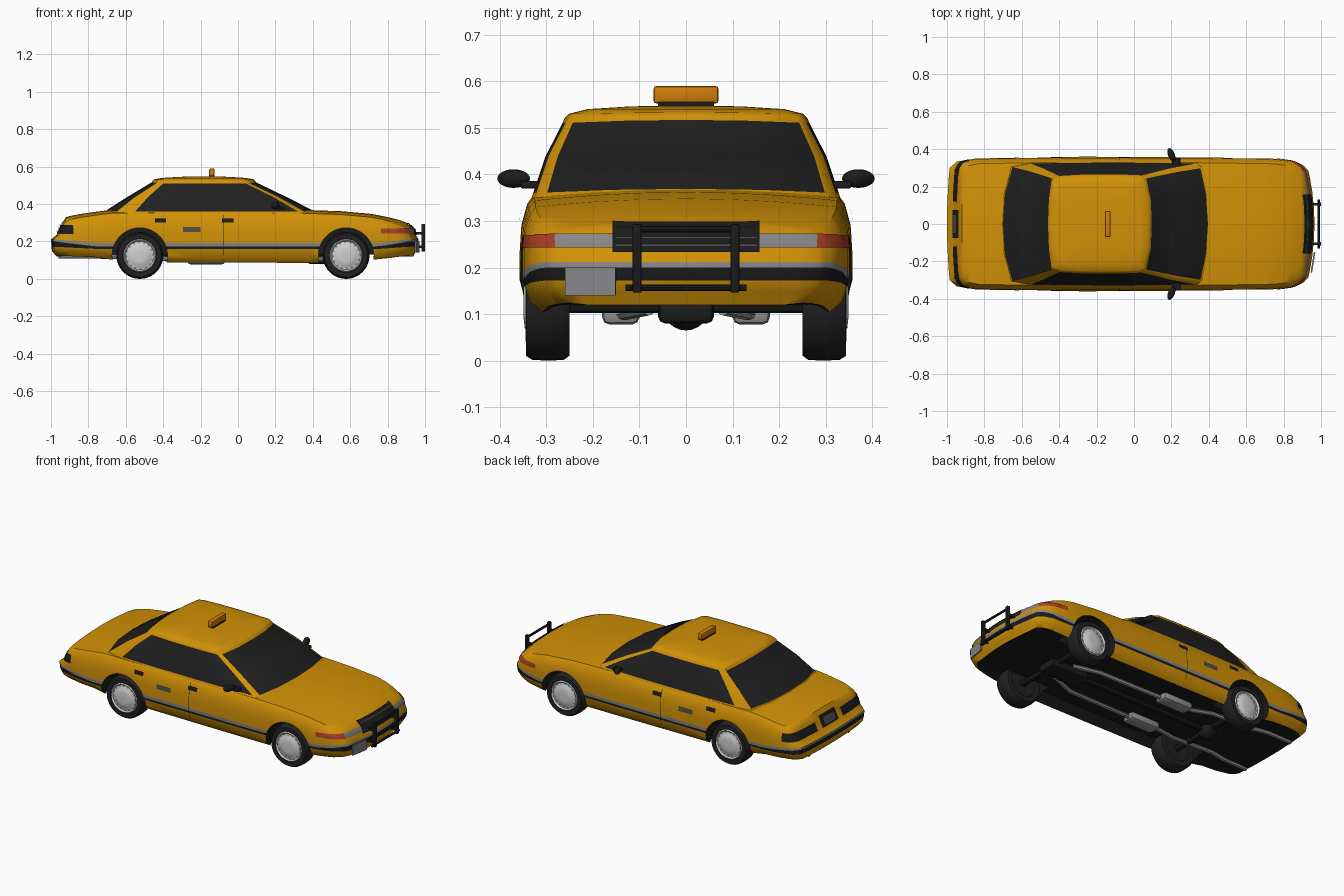
import bpy, bmesh, math
from mathutils import Vector, Matrix
from mathutils.bvhtree import BVHTree

if "Cube" in bpy.data.objects:
    bpy.data.objects.remove(bpy.data.objects["Cube"])

def mat(name, r, g, b):
    m = bpy.data.materials.new(name)
    m.diffuse_color = (r, g, b, 1)
    m.use_nodes = True
    m.node_tree.nodes["Principled BSDF"].inputs["Base Color"].default_value = m.diffuse_color
    return m

YELLOW = mat("cab_yellow", .64, .285, .002)
BLACK = mat("trim_black", .011, .011, .011)
GLASS = mat("dark_glass", .014, .014, .014)
GREY = mat("mid_grey", .24, .24, .25)
DARK = mat("badge_grey", .08, .075, .06)
SILVER = mat("hub_silver", .62, .62, .62)
RED = mat("lamp_red", .40, .05, .018)
ORANGE = mat("sign_orange", .65, .21, .003)
RUBBER = mat("tyre_rubber", .015, .015, .015)
STEEL = mat("exhaust_steel", .3, .3, .3)

def mk(name, bm, *mats):
    me = bpy.data.meshes.new(name)
    bm.to_mesh(me)
    bm.free()
    for m in mats:
        me.materials.append(m)
    ob = bpy.data.objects.new(name, me)
    bpy.context.collection.objects.link(ob)
    return ob

def lerp(tab, v):
    if v <= tab[0][0]:
        return tab[0][1]
    for (a, p), (b, q) in zip(tab, tab[1:]):
        if v <= b:
            return p + (q - p) * (v - a) / (b - a)
    return tab[-1][1]

def box(name, m, c, d, bev=0.0, rz=0.0):
    bm = bmesh.new()
    bmesh.ops.create_cube(bm, size=1, matrix=Matrix.Diagonal((*d, 1)))
    if bev:
        bmesh.ops.bevel(bm, geom=bm.edges[:], offset=bev, segments=2, affect='EDGES', profile=.5)
    ob = mk(name, bm, m)
    ob.location, ob.rotation_euler.z = c, rz
    return ob

def ball(name, m, c, d, rz=0.0):
    bm = bmesh.new()
    bmesh.ops.create_uvsphere(bm, u_segments=20, v_segments=12, radius=.5, matrix=Matrix.Diagonal((*d, 1)))
    ob = mk(name, bm, m)
    ob.location, ob.rotation_euler.z = c, rz
    return ob

def tube(name, m, pts, r):
    cu = bpy.data.curves.new(name, 'CURVE')
    cu.dimensions, cu.bevel_depth, cu.bevel_resolution, cu.use_fill_caps = '3D', r, 2, True
    sp = cu.splines.new('POLY')
    sp.points.add(len(pts) - 1)
    for p, q in zip(sp.points, pts):
        p.co = (*q, 1)
    cu.materials.append(m)
    ob = bpy.data.objects.new(name, cu)
    bpy.context.collection.objects.link(ob)
    bpy.ops.object.select_all(action='DESELECT')
    ob.select_set(True)
    bpy.context.view_layer.objects.active = ob
    bpy.ops.object.convert(target='MESH')

# ---- lower body: box-shaped grid of stations, side rows and columns
WID = [(-1, .30), (-.96, .333), (-.85, .35), (-.5, .357), (.3, .357), (.75, .35), (.88, .336), (.94, .315), (.97, .285)]
TOP = [(-1, .33), (-.85, .348), (-.67, .37), (-.4, .372), (.375, .368), (.55, .362), (.71, .348), (.9, .315), (.97, .30)]
BOT = [(-1, .125), (-.75, .115), (-.6, .09), (.5, .085), (.75, .105), (.97, .125)]
NOSE = [(.10, .93), (.13, .94), (.17, .965), (.215, .965), (.235, .95), (.27, .94), (.30, .90)]
TAIL = [(.12, -.97), (.15, -.995), (.215, -1), (.235, -.97), (.30, -.94), (.33, -.92)]
PROF = [.88, .96, .99, 1, 1, 1, .99, .955, .92]
XS = [-1, -.985, -.96, -.92, -.85, -.75, -.67, -.6, -.5, -.4, -.2, 0, .2, .375, .46, .55, .64, .71, .77, .83, .88, .92, .945, .96, .97]
COLS = [-1, -.85, -.6, -.3, 0, .3, .6, .85, 1]

def body_pt(x, c, j):
    zt, zb = lerp(TOP, x), lerp(BOT, x)
    e = lerp([(-1, 1), (-.75, 0), (.75, 0), (.95, 1)], x)
    floor = zb if abs(c) == 1 else .13 - .01 * e   # floor pan sits above the sills
    z = [floor, zb + .025, .16 + .012 * e, .173 + .027 * e, .191 + .021 * e, .235,
         .235 + .55 * (zt - .27), zt - .035, zt - .018 + .018 * (1 - c * c)][j]
    y = c * lerp(WID, x) * PROF[j]
    if x > .7:
        x -= ((x - .7) / .27) ** 2 * (.97 - lerp(NOSE, z) + .4 * y * y)
    elif x < -.75:
        x += ((-.75 - x) / .25) ** 2 * (1 + lerp(TAIL, z) + .15 * y * y)
    return (x, y, z)

bm = bmesh.new()
def patch(us, vs, f, paint):
    for a in range(len(us) - 1):
        for b in range(len(vs) - 1):
            q = [f(us[a], vs[b]), f(us[a + 1], vs[b]), f(us[a + 1], vs[b + 1]), f(us[a], vs[b + 1])]
            bm.faces.new([bm.verts.new(p) for p in q]).material_index = paint(b)
J = list(range(9))
stripe = lambda b: {2: 1, 3: 2}.get(b, 0)
for s in (-1, 1):
    patch(XS, J, lambda x, j: body_pt(x, s, j), stripe)
for x in (XS[0], XS[-1]):
    patch(COLS, J, lambda c, j: body_pt(x, c, j), stripe)
patch(XS, COLS, lambda x, c: body_pt(x, c, 8), lambda b: 0)
patch(XS, COLS, lambda x, c: body_pt(x, c, 0), lambda b: 1)
bmesh.ops.remove_doubles(bm, verts=bm.verts[:], dist=1e-5)
bmesh.ops.recalc_face_normals(bm, faces=bm.faces[:])
body = mk("body", bm, YELLOW, BLACK, GREY)

# wheel arches cut from the body
AXLES = (-.525, .578)
bm = bmesh.new()
for x in AXLES:
    for s in (-1, 1):
        bmesh.ops.create_cone(bm, cap_ends=True, segments=40, radius1=.148, radius2=.148, depth=.3,
                              matrix=Matrix.Translation((x, s * .36, .125)) @ Matrix.Rotation(math.pi / 2, 4, 'X'))
for f in bm.faces:
    f.material_index = 1
cutter = mk("arch_cutter", bm, YELLOW, BLACK, GREY)
cutter.hide_render = True
mod = body.modifiers.new("arches", 'BOOLEAN')
mod.operation, mod.solver, mod.object = 'DIFFERENCE', 'EXACT', cutter
bpy.context.view_layer.objects.active = body
bpy.ops.object.modifier_apply(modifier=mod.name)
bpy.data.objects.remove(cutter)

# ---- cabin: (bottom x, y, top x, y) from windscreen centre round to rear centre
HALF = [(.395, 0, .095, 0), (.385, .16, .09, .13), (.355, .298, .065, .243), (.322, .322, .042, .26),
        (.1, .327, -.05, .264), (-.1, .328, -.16, .265), (-.35, .327, -.28, .264), (-.55, .322, -.40, .257),
        (-.65, .303, -.44, .243), (-.69, .16, -.455, .13), (-.70, 0, -.46, 0)]
RING = HALF + [(a, -b, c, -d) for a, b, c, d in HALF[-2:0:-1]]
SEG = [1, 1, 0, 1, 1, 1, 1, 0, 1, 1]
SEG += SEG[::-1]
def level(t, z, s=1.0, rise=0.0):
    # rise lifts the ring towards the centre line
    return [(-.18 + (a + (c - a) * t + .18) * s, (b + (d - b) * t) * s, z + rise * max(0, 1 - (b / .32) ** 2))
            for a, b, c, d in RING]
levels = [level(-.08, .345), level(0, .36, 1, .009), level(.5, .438, 1.018, .003), level(1, .51, 1, .007),
          level(1, .52, .985, .005), level(1, .53, .95, .003), level(1, .54, .8), level(1, .546, .45)]
bm = bmesh.new()
vs = [[bm.verts.new(p) for p in l] for l in levels]
n = len(RING)
for k in range(len(vs) - 1):
    for i in range(n):
        f = bm.faces.new((vs[k][i], vs[k][(i + 1) % n], vs[k + 1][(i + 1) % n], vs[k + 1][i]))
        f.material_index = SEG[i] if k in (1, 2) else 0
top = bm.verts.new((-.18, 0, .548))
for i in range(n):
    bm.faces.new((vs[-1][i], vs[-1][(i + 1) % n], top))
bmesh.ops.recalc_face_normals(bm, faces=bm.faces[:])
mk("cabin", bm, YELLOW, GLASS)

# ---- thin plates laid on the body surface by casting rays
bm = bmesh.new()
bm.from_mesh(body.data)
TREE = BVHTree.FromBMesh(bm)
bm.free()
def decal(name, m, view, a, b, na=8, nb=3, off=.004):
    for s in (1, -1):
        bm = bmesh.new()
        d = Vector((0, -s, 0)) if view == 'side' else Vector((-1 if view == 'front' else 1, 0, 0))
        g = []
        for i in range(na + 1):
            u, row = a[0] + (a[1] - a[0]) * i / na, []
            for k in range(nb + 1):
                z = b[0] + (b[1] - b[0]) * k / nb
                o = Vector((u, 0, z)) if view == 'side' else Vector((0, s * u, z))
                hit, nor, _, _ = TREE.ray_cast(o - d * 2, d)
                if hit is None:
                    hit, nor, _, _ = TREE.find_nearest(o - d)
                row.append(bm.verts.new(hit + nor * off))
            g.append(row)
        for i in range(na):
            for k in range(nb):
                f = bm.faces.new((g[i][k], g[i + 1][k], g[i + 1][k + 1], g[i][k + 1]))
                f.normal_update()
                if f.normal.dot(d) > 0:
                    f.normal_flip()
        mk(name + ("_left" if s > 0 else "_right"), bm, m)

decal("headlight", GREY, 'front', (.155, .28), (.242, .27))
decal("indicator", RED, 'front', (.28, .322), (.242, .27))
decal("side_indicator", RED, 'side', (.765, .89), (.242, .268))
decal("grille", BLACK, 'front', (0, .157), (.23, .294), 6, 6, .007)
for i in range(3):
    decal("grille_slat", DARK, 'front', (0, .15), (.244 + i * .017, .247 + i * .017), 6, 1, .01)
decal("tail_light", BLACK, 'rear', (.12, .318), (.24, .284))
decal("side_tail_light", BLACK, 'side', (-.945, -.88), (.24, .286))
decal("tail_panel", BLACK, 'rear', (0, .075), (.24, .305), 4, 4)
decal("rear_plate", DARK, 'rear', (0, .05), (.25, .288), 2, 2, .008)
decal("side_badge", DARK, 'side', (-.295, -.20), (.25, .278), 2, 1)
decal("door_seam", BLACK, 'side', (-.08, -.077), (.10, .34), 1, 8, .002)
for x in (-.445, -.085):
    decal("door_handle", BLACK, 'side', (x, x + .06), (.30, .322), 2, 1, .008)
box("front_plate", GREY, (.957, -.205, .17), (.008, .11, .06), 0, -.16)

# ---- wheels: lathed tyre and hub cap
TYRE = [(0, .262), (.08, .26), (.084, .25), (.114, .25), (.123, .262), (.125, .295), (.123, .33), (.115, .343), (.09, .343), (.085, .33)]
HUB = [(.09, .336), (.083, .345), (.076, .338), (.066, .338), (.056, .346), (.03, .349), (.0, .349)]
def lathe(name, prof, x, s, seg, *mats):
    bm = bmesh.new()
    rings = [[bm.verts.new((x + r * math.cos(math.tau * i / seg), s * y, .125 + r * math.sin(math.tau * i / seg)))
              for i in range(seg)] for r, y in prof]
    for k in range(len(rings) - 1):
        for i in range(seg):
            j = (i + 1) % seg
            f = bm.faces.new((rings[k][i], rings[k][j], rings[k + 1][j], rings[k + 1][i]))
            if len(mats) > 1 and k == 2 and i % 3 == 0:
                f.material_index = 1
    bmesh.ops.remove_doubles(bm, verts=bm.verts[:], dist=1e-5)
    bmesh.ops.recalc_face_normals(bm, faces=bm.faces[:])
    mk(name, bm, *mats)
for x in AXLES:
    for s in (-1, 1):
        lathe("tyre", TYRE, x, s, 40, RUBBER)
        lathe("hub_cap", HUB, x, s, 48, SILVER, GREY)
    tube("axle", BLACK, [(x, -.28, .12), (x, .28, .12)], .018)

# ---- push bar, mirrors, roof sign
for s in (-1, 1):
    box("push_bar_post", BLACK, (.99, s * .105, .22), (.02, .02, .148), .004)
    for z in (.172, .245):
        box("push_bar_bracket", BLACK, (.965, s * .105, z), (.05, .012, .014))
    ball("wing_mirror", BLACK, (.2, s * .37, .391), (.036, .075, .04), s * .4)
    box("mirror_arm", BLACK, (.225, s * .335, .378), (.045, .04, .016), .004)
for z, w in ((.282, .21), (.157, .26)):
    tube("push_bar_rail", BLACK, [(.988, -w / 2, z), (.988, w / 2, z)], .007)
box("sign_base", BLACK, (-.14, 0, .55), (.03, .12, .012))
box("roof_sign", ORANGE, (-.14, 0, .571), (.03, .14, .038), .007)

# ---- underside: exhausts, mufflers, drive train
for s in (-1, 1):
    tube("exhaust_pipe", STEEL, [(.5, s * .08, .11), (.35, s * .13, .1), (-.3, s * .14, .1), (-.42, s * .17, .11),
                                 (-.7, s * .17, .12), (-.8, s * .19, .122), (-.96, s * .19, .122)], .013)
    box("muffler", STEEL, (-.17, s * .14, .1), (.2, .08, .044), .015)
tube("drive_shaft", BLACK, [(.4, 0, .115), (-.5, 0, .115)], .016)
ball("differential", BLACK, (-.525, 0, .115), (.1, .1, .1))
box("engine_pan", BLACK, (.5, 0, .105), (.26, .12, .05), .015)

# ---- smooth shading with sharp edges kept
bpy.ops.object.select_all(action='DESELECT')
for ob in bpy.data.objects:
    if ob.type == 'MESH':
        ob.select_set(True)
        bpy.context.view_layer.objects.active = ob
bpy.ops.object.shade_smooth_by_angle(angle=math.radians(40))
